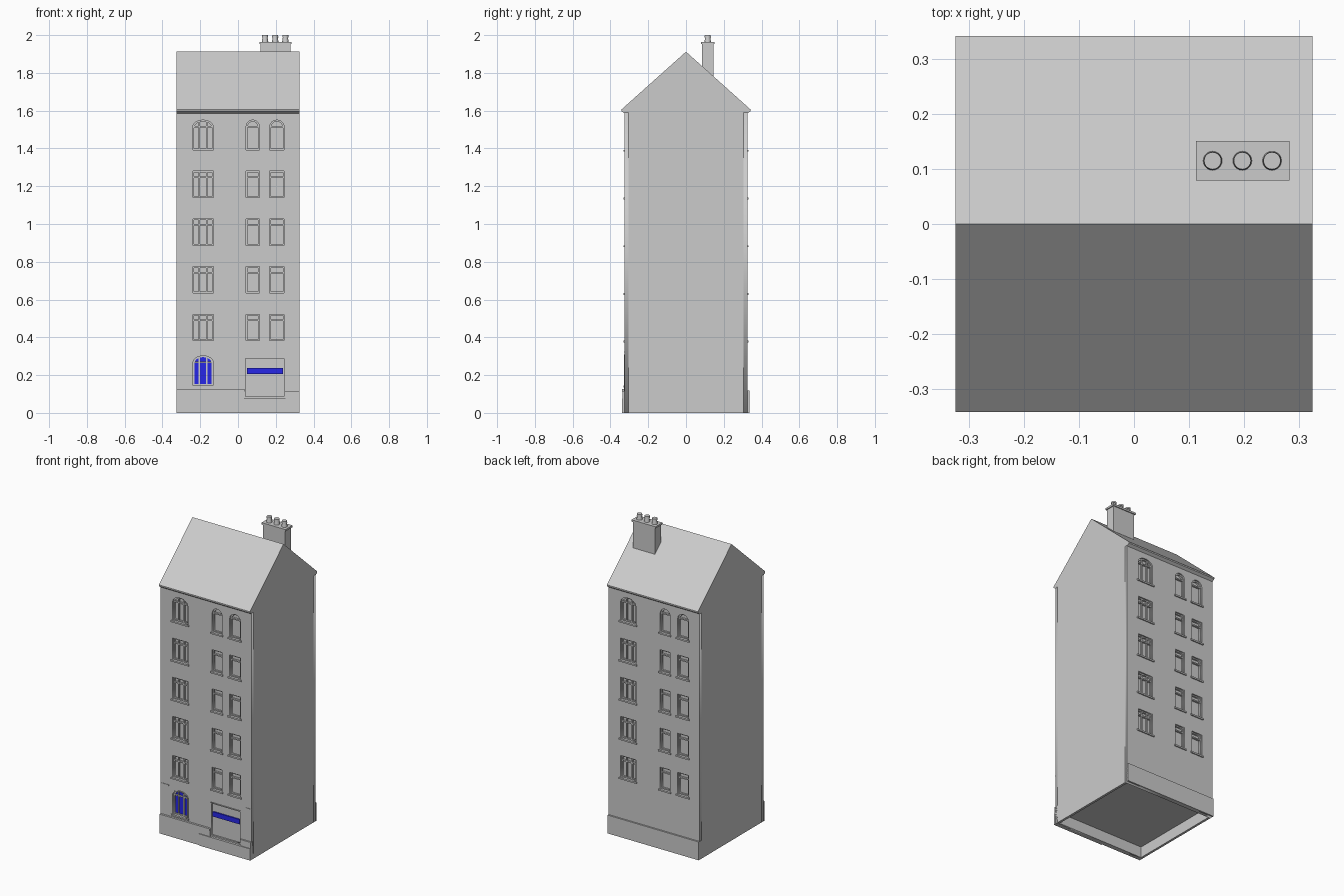
import bpy, bmesh, math
from mathutils import Matrix

if "Cube" in bpy.data.objects:
    bpy.data.objects.remove(bpy.data.objects["Cube"])


def material(name, rgb):
    m = bpy.data.materials.new(name)
    m.diffuse_color = (*rgb, 1)
    m.use_nodes = True
    m.node_tree.nodes["Principled BSDF"].inputs["Base Color"].default_value = m.diffuse_color
    return m


GREY = material("grey plaster", (0.6, 0.6, 0.6))
BLUE = material("blue glass", (0.02, 0.02, 0.8))
TURN = Matrix.Rotation(math.pi, 4, 'Z')


def add(name, mesh, mat):
    mesh.materials.clear()
    mesh.materials.append(mat)
    ob = bpy.data.objects.new(name, mesh)
    bpy.context.collection.objects.link(ob)
    return ob


def box(name, x0, x1, y0, y1, z0, z1, mat=GREY, back=False):
    bm = bmesh.new()
    bmesh.ops.create_cube(bm, size=1)
    for v in bm.verts:
        v.co = ((x0 + x1) / 2 + v.co.x * (x1 - x0),
                (y0 + y1) / 2 + v.co.y * (y1 - y0),
                (z0 + z1) / 2 + v.co.z * (z1 - z0))
    if back:
        bm.transform(TURN)
    me = bpy.data.meshes.new(name)
    bm.to_mesh(me)
    bm.free()
    return add(name, me, mat)


def plate(name, loops, y0, y1, mat=GREY, back=False):
    """Upright plate between y0 and y1; inner loops become holes."""
    cu = bpy.data.curves.new(name, 'CURVE')
    cu.dimensions, cu.fill_mode = '2D', 'BOTH'
    cu.extrude = (y1 - y0) / 2
    for pts in loops:
        s = cu.splines.new('POLY')
        s.points.add(len(pts) - 1)
        for p, (x, z) in zip(s.points, pts):
            p.co = (x, z, 0, 1)
        s.use_cyclic_u = True
    tmp = bpy.data.objects.new(name + "_curve", cu)
    bpy.context.collection.objects.link(tmp)
    dg = bpy.context.evaluated_depsgraph_get()
    me = bpy.data.meshes.new_from_object(tmp.evaluated_get(dg))
    bpy.data.objects.remove(tmp)
    mtx = Matrix.Translation((0, (y0 + y1) / 2, 0)) @ Matrix.Rotation(math.pi / 2, 4, 'X')
    me.transform(TURN @ mtx if back else mtx)
    return add(name, me, mat)


def outline(cx, w, z0, z1, rise=0, inset=0):
    """Rectangle, or rectangle with an elliptical arch on top."""
    h, z0, z1 = w / 2 - inset, z0 + inset, z1 - inset
    pts = [(cx - h, z0), (cx + h, z0)]
    if not rise:
        return pts + [(cx + h, z1), (cx - h, z1)]
    for i in range(13):
        a = math.pi * i / 12
        pts.append((cx + h * math.cos(a), z1 - rise + rise * math.sin(a)))
    return pts


def window(name, cx, w, z0, z1, rise, mullions, back, glass=None):
    plate(name + "_frame", [outline(cx, w, z0, z1, rise),
                            outline(cx, w, z0, z1, rise, 0.007)], -0.316, -0.305, GREY, back)
    for dx in mullions:
        top = z1 - rise + rise * math.sqrt(1 - (2 * dx / w) ** 2) - 0.004
        box(name + "_mullion", cx + dx - 0.004, cx + dx + 0.004, -0.316, -0.305, z0, top, GREY, back)
    zt = z1 - max(rise, 0.032)
    box(name + "_transom", cx - w / 2, cx + w / 2, -0.317, -0.305, zt - 0.004, zt + 0.004, GREY, back)
    box(name + "_sill", cx - w / 2 - 0.009, cx + w / 2 + 0.009, -0.332, -0.305,
        z0 - 0.01, z0, GREY, back)
    if glass:
        plate(name + "_glass", [outline(cx, w, z0, z1, rise, 0.004)], -0.309, -0.304, glass, back)


# Building core with a recessed underside
box("core", -0.325, 0.325, -0.305, 0.305, 0.07, 1.59)
for s in (-1, 1):
    a, b = sorted((s * 0.31, s * 0.325))
    box("side_base", a, b, -0.305, 0.305, 0, 0.07)

# Front and back facades with window openings
columns = [(-0.185, 0.108, (-0.019, 0.019)), (0.078, 0.07, ()), (0.206, 0.076, ())]
rows = [(0.382 + 0.2525 * i, 0.522 + 0.2525 * i, 0) for i in range(4)] + [(1.393, 1.55, 0.036)]
entry = (-0.185, 0.106, 0.145, 0.302, 0.034)
garage = outline(0.1425, 0.215, 0.08, 0.295)
for back in (False, True):
    side = "back" if back else "front"
    holes = []
    for cx, w, mull in columns:
        for z0, z1, rise in rows:
            holes.append(outline(cx, w, z0, z1, rise))
            window(side + "_window", cx, w, z0, z1, rise, mull, back)
    if not back:
        holes += [outline(*entry), garage]
    plate(side + "_facade", [outline(0, 0.65, 0, 1.59)] + holes, -0.325, -0.305, GREY, back)

# Ground floor: blue arched window, garage door and sign strip
window("ground_window", *entry, (-0.019, 0.019), False, BLUE)
plate("ground_window_surround", [outline(-0.185, 0.118, 0.139, 0.308, 0.036), outline(*entry)],
      -0.329, -0.324)
box("garage_door", 0.035, 0.25, -0.319, -0.304, 0.08, 0.295)
plate("garage_surround", [garage, outline(0.1425, 0.215, 0.08, 0.295, 0, 0.006)], -0.329, -0.31)
box("sign_strip", 0.048, 0.238, -0.327, -0.318, 0.206, 0.237, BLUE)
for x0, x1 in ((-0.325, -0.265), (0.28, 0.325)):
    box("floor_band", x0, x1, -0.328, -0.32, 0.32, 0.326)

# Plinths and front step
box("front_plinth", -0.325, 0.035, -0.335, -0.305, 0, 0.112)
box("plinth_ledge", -0.325, 0.035, -0.338, -0.305, 0.112, 0.126)
box("plinth_right", 0.25, 0.325, -0.335, -0.305, 0, 0.115)
box("front_step", -0.04, 0.325, -0.34, -0.305, 0, 0.075)
box("back_plinth", -0.325, 0.325, 0.305, 0.335, 0, 0.118)

# Gabled roof: profile extruded along x
half = [(0.325, 1.585), (0.342, 1.597), (0.342, 1.606)]
profile = half + [(0, 1.912)] + [(-y, z) for y, z in reversed(half)]
bm = bmesh.new()
f = bm.faces.new([bm.verts.new((-0.325, y, z)) for y, z in profile])
ext = bmesh.ops.extrude_face_region(bm, geom=[f])
for v in ext['geom']:
    if isinstance(v, bmesh.types.BMVert):
        v.co.x = 0.325
bmesh.ops.recalc_face_normals(bm, faces=bm.faces)
me = bpy.data.meshes.new("roof")
bm.to_mesh(me)
bm.free()
add("roof", me, GREY)

# Chimney stack, cap and three tapered pots
box("chimney_stack", 0.12, 0.277, 0.085, 0.145, 1.75, 1.955)
box("chimney_cap", 0.113, 0.283, 0.079, 0.151, 1.952, 1.964)
for i in range(3):
    for name, r0, r1, z0, z1 in (("pot", 0.018, 0.013, 1.96, 1.99), ("pot_rim", 0.0165, 0.0155, 1.988, 2.0)):
        bpy.ops.mesh.primitive_cone_add(vertices=20, radius1=r0, radius2=r1, depth=z1 - z0,
                                        location=(0.143 + 0.054 * i, 0.115, (z0 + z1) / 2))
        ob = bpy.context.object
        ob.name = "chimney_" + name
        ob.data.materials.append(GREY)
        bpy.ops.object.shade_smooth_by_angle(angle=math.radians(40))
